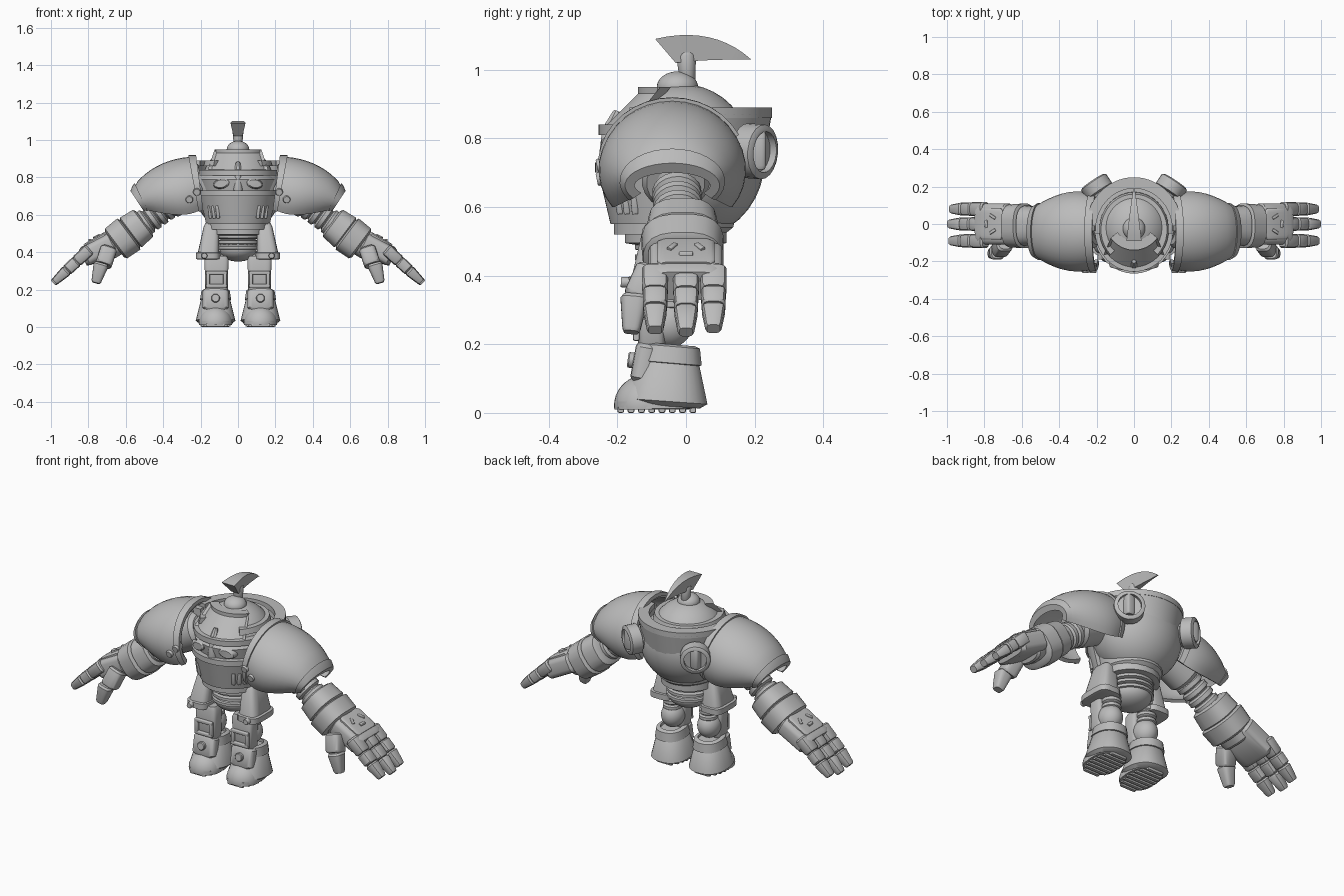
import bpy, bmesh, math
from math import sin, cos, pi, radians
from mathutils import Vector

cube = bpy.data.objects.get("Cube")
if cube:
    bpy.data.objects.remove(cube)

shade = (.5, .5, .5, 1)
grey = bpy.data.materials.new("plain_grey")
grey.use_nodes = True
grey.diffuse_color = shade
grey.node_tree.nodes["Principled BSDF"].inputs["Base Color"].default_value = shade


def finish(name, bm, mirror=False):
    """Turn a bmesh into a smooth object with sharp edges kept."""
    bmesh.ops.recalc_face_normals(bm, faces=bm.faces)
    mesh = bpy.data.meshes.new(name)
    bm.to_mesh(mesh)
    bm.free()
    mesh.materials.append(grey)
    for polygon in mesh.polygons:
        polygon.use_smooth = True
    mesh.set_sharp_from_angle(angle=radians(35))
    part = bpy.data.objects.new(name, mesh)
    bpy.context.scene.collection.objects.link(part)
    if mirror:
        part.modifiers.new("mirror", 'MIRROR')


def skin(bm, rings, cap=True):
    """Bridge equal closed loops of points and return the side faces."""
    loops = [[bm.verts.new(point) for point in ring] for ring in rings]
    count, faces = len(loops[0]), []
    for lower, upper in zip(loops, loops[1:]):
        for i in range(count):
            j = (i + 1) % count
            faces.append(bm.faces.new((lower[i], lower[j], upper[j], upper[i])))
    if cap:
        bm.faces.new(loops[0])
        bm.faces.new(loops[-1])
    return faces


def drum(name, start, end, r0, r1=None, flat=1, power=1, sides=20, ribs=0, hollow=False, mirror=False):
    """Rounded drum between two points; flat widens it in depth, power squares it."""
    start, axis = Vector(start), Vector(end) - Vector(start)
    across = Vector((axis.z, 0, -axis.x)).normalized()
    depth = axis.cross(across).normalized() * flat
    r1 = r1 or r0
    steps = [(0, .8), (.1, 1), (.9, 1), (1, .85)]
    if ribs:
        steps = [((i + k) / ribs, s) for i in range(ribs) for k, s in ((0, .8), (.2, 1), (.7, 1), (.9, .8))]
    if hollow:
        steps += [(1, .75), (.7, .75)]

    def bend(value):
        return math.copysign(abs(value) ** power, value)

    bm, rings = bmesh.new(), []
    for t, scale in steps:
        r = scale * (r0 + (r1 - r0) * t)
        angles = [2 * pi * (i + .5) / sides for i in range(sides)]
        rings.append([start + axis * t + (across * bend(cos(a)) + depth * bend(sin(a))) * r for a in angles])
    skin(bm, rings)
    finish(name, bm, mirror)


def egg(name, centre, radii, low=0, high=2, mirror=False):
    """Ellipsoid cut flat below low and above high."""
    bm = bmesh.new()
    bmesh.ops.create_uvsphere(bm, u_segments=32, v_segments=18, radius=1)
    for v in bm.verts:
        v.co = [c + p * r for c, p, r in zip(centre, v.co, radii)]
        v.co.z = min(max(v.co.z, low), high)
    finish(name, bm, mirror)


def band(name, middle, half, r, z0, z1, thick=.04, flare=0, lean=0, inset=0):
    """Curved strip round the head; angle zero is the front."""
    bm, rings, steps = bmesh.new(), [], 28
    profile = [(r - thick, z0, 0), (r, z0, 0), (r + flare, z1, lean), (r + flare - thick, z1, lean)]
    for i in range(steps + 1):
        a = radians(middle - half + 2 * half * i / steps)
        rings.append([(d * sin(a) * .93, back - d * cos(a) - .03, z) for d, z, back in profile])
    faces = skin(bm, rings)
    if inset:
        bmesh.ops.recalc_face_normals(bm, faces=bm.faces)
        bmesh.ops.inset_region(bm, faces=faces[1::len(profile)], thickness=inset, depth=-inset)
    finish(name, bm)


def pad(name, t0, t1, grow=0, thick=.02, rows=10, steps=24):
    """Arched shell, open below; t runs from the neck side to the arm side."""
    bm, rings = bmesh.new(), []
    for row in range(rows + 1):
        t = t0 + (t1 - t0) * row / rows
        swell = sin(pi * t)
        x, top = .23 + .34 * t, .72 + .19 * (1 - t * t) ** .7
        r = (top - .63 + .03 * swell) / 1.57
        wide = .2 + .02 * swell - .07 * t ** 3
        ring = []
        for layer, order in ((grow, range(steps + 1)), (grow - thick, range(steps, -1, -1))):
            for i in order:
                a = radians(250 * i / steps - 35)
                height = top - r + sin(a) * (r + layer)
                slant = (.04 + .04 * swell + .02 * t) * (top - height) / r / 1.6
                ring.append((x - slant, cos(a) * (wide + layer) - .04, height))
        rings.append(ring)
    skin(bm, rings, cap=False)
    # close the thin ends of the shell
    bm.verts.ensure_lookup_table()
    size = len(rings[0])
    for first in (0, rows * size):
        for i in range(steps):
            bm.faces.new([bm.verts[first + k] for k in (i, i + 1, size - 2 - i, size - 1 - i)])
    finish(name, bm, mirror=True)


def curve(a, b, c, t):
    a, b, c = Vector(a), Vector(b), Vector(c)
    return a.lerp(b, t).lerp(b.lerp(c, t), t)


# Head, helmet dome and crest
drum("face", (0, -.03, .51), (0, -.03, .82), .15, .21, flat=1.08, sides=32)
egg("helmet_dome", (0, -.02, .78), (.19, .2, .18), low=.7)
egg("crest_base", (0, -.025, .95), (.06, .06, .045), low=.9)
drum("crest_neck", (0, .005, .96), (0, 0, 1.05), .022, .03)
bm, rings = bmesh.new(), []
for i in range(11):
    t = i / 10
    upper = curve((-.09, 1.09), (.08, 1.13), (.19, 1.03), t)
    lower = curve((-.03, 1.02), (.04, 1.03), (.18, 1.03), t)
    w = .04 - .037 * t
    rings.append([(-w, *upper), (w, *upper), (w * .6, *lower), (-w * .6, *lower)])
skin(bm, rings)
finish("crest", bm)

# Goggles, brow, mask and chin
band("goggles", 0, 52, .22, .84, .95, thick=.05, flare=-.05, lean=.06, inset=.014)
drum("goggle_bridge", (0, -.22, .83), (0, -.2, .88), .022, .012, sides=8)
band("goggle_strap", 180, 135, .2, .86, .89, flare=-.01)
band("brow", 0, 85, .225, .81, .84)
band("mask", 0, 75, .19, .55, .72, flare=.04)
band("mask_rim", 0, 78, .235, .7, .73)
band("chin_band", 0, 95, .18, .52, .55)
drum("eye", (.08, -.19, .768), (.09, -.24, .766), .032, .024, flat=1.7, mirror=True)
drum("nose", (0, -.23, .7), (0, -.23, .82), .03, .015)
for i in range(3):
    a = radians(36 + 9 * i)
    x, y = sin(a), -cos(a)
    drum("cheek_vent", (x * .18, y * .2 - .03, .58), (x * .19, y * .21 - .03, .65), .01, power=.5, mirror=True)

# Torso with raised back collar and round slotted vents
egg("torso", (0, .02, .74), (.24, .21, .23), high=.83)
band("collar", 180, 92, .25, .7, .87, thick=.05, flare=.03)
band("collar_lip", 180, 85, .28, .86, .89, thick=.06)
drum("back_vent_neck", (.16, .14, .76), (.2, .2, .76), .06, mirror=True)
drum("back_vent", (.18, .17, .765), (.22, .23, .76), .08, hollow=True, mirror=True)
drum("vent_bar", (.21, .21, .71), (.21, .21, .82), .024, power=.5, mirror=True)

# Shoulder pads with raised edges and bolts
pad("shoulder_pad", 0, 1)
pad("pad_inner_rim", -.02, .1, grow=.01, rows=2)
pad("pad_outer_rim", .94, 1, grow=.008, rows=2)
for x, z in ((.22, .73), (.26, .69)):
    drum("pad_bolt", (x, -.21, z), (x, -.26, z - .01), .02, mirror=True)

# Arm, ribbed under the pad, with stepped cuff
drum("shoulder_joint", (.2, -.03, .76), (.38, -.03, .67), .1, mirror=True)
drum("upper_arm", (.3, -.03, .7), (.55, -.02, .52), .072, ribs=7, mirror=True)
elbow, wrist = Vector((.5, -.01, .56)), Vector((.7, -.01, .41))
for name, t0, t1, r0, r1, flat in (("cuff_base", 0, .4, .09, .1, 1.1), ("cuff_ring", .38, .8, .105, .1, 1.15), ("wrist", .6, 1, .07, .06, 1.4)):
    drum(name, elbow.lerp(wrist, t0), elbow.lerp(wrist, t1), r0, r1, flat, power=.75, mirror=True)

# Hand with raised back plate and marks
drum("palm", (.66, 0, .46), (.83, 0, .37), .055, flat=2, power=.45, mirror=True)
drum("hand_plate", (.7, 0, .5), (.82, 0, .43), .014, flat=6, power=.4, mirror=True)
for side in (-1, 1):
    drum("plate_mark", (.74, side * .03, .49), (.77, side * .05, .475), .008, power=.5, mirror=True)
drum("plate_mark", (.79, -.02, .463), (.792, .02, .463), .008, power=.5, mirror=True)

# Three jointed fingers and a thumb
for y, reach in ((.08, .94), (0, 1), (-.09, .96)):
    root = Vector((.81, y, .4))
    tip = root + Vector((.178, 0, -.165)) * reach
    for name, t0, t1, r0, r1 in (("knuckle", -.1, .3, .034, .033), ("finger_middle", .31, .6, .032, .031), ("fingertip", .61, 1, .031, .02)):
        drum(name, root.lerp(tip, t0), root.lerp(tip, t1), r0, r1, flat=1.15, power=.55, sides=12, mirror=True)
drum("thumb_base", (.69, -.1, .42), (.72, -.14, .33), .045, power=.6, mirror=True)
drum("thumb_tip", (.73, -.15, .34), (.76, -.16, .235), .042, .025, power=.6, mirror=True)

# Waist bellows, belt and pelvis
drum("waist", (0, -.03, .41), (0, -.03, .53), .12, ribs=4)
drum("belt", (0, -.03, .49), (0, -.03, .54), .15)
egg("pelvis", (0, -.03, .42), (.11, .11, .07))

# Hip plates with a thick lower edge
drum("hip_plate", (.16, -.07, .37), (.14, -.06, .55), .06, .04, flat=1.55, power=.5, mirror=True)
drum("hip_plate_edge", (.16, -.07, .36), (.16, -.07, .4), .066, flat=1.5, power=.5, mirror=True)
drum("hip_bolt", (.18, -.15, .38), (.18, -.19, .381), .016, mirror=True)

# Legs with ribbed thigh, knee and framed shin guard
drum("thigh", (.115, -.04, .27), (.115, -.04, .43), .05, ribs=5, mirror=True)
egg("knee", (.115, -.05, .26), (.062, .07, .07), mirror=True)
drum("shin_guard", (.115, -.1, .18), (.115, -.1, .38), .06, .065, flat=.65, power=.4, mirror=True)
for side in (-1, 1):
    x, z = .115 + side * .045, .255 + side * .035
    drum("frame_upright", (x, -.145, .22), (x, -.145, .29), .01, power=.5, mirror=True)
    drum("frame_bar", (.06, -.145, z), (.17, -.145, z), .01, power=.5, mirror=True)

# Boots with flared skirt, ankle guard, toe cap and treads
drum("boot_skirt", (.12, -.06, .02), (.12, -.05, .16), .11, .075, flat=1.15, power=.85, sides=28, mirror=True)
drum("boot_collar", (.12, -.05, .14), (.12, -.045, .2), .085, .075, flat=1.15, power=.85, hollow=True, mirror=True)
drum("ankle_guard", (.12, -.13, .09), (.12, -.11, .2), .07, flat=.5, power=.6, mirror=True)
drum("ankle_bolt", (.12, -.13, .15), (.12, -.17, .155), .023, mirror=True)
egg("toe_cap", (.12, -.12, .02), (.09, .09, .09), low=.01, mirror=True)
drum("sole", (.12, -.09, .01), (.12, -.09, .035), .09, flat=1.3, power=.8, mirror=True)
for i in range(8):
    y = i * .03 - .19
    w = .08 * math.sqrt(1 - ((y + .085) / .13) ** 2)
    drum("tread", (.12 - w, y, .01), (.12 + w, y, .01), .01, power=.5, sides=12, mirror=True)
